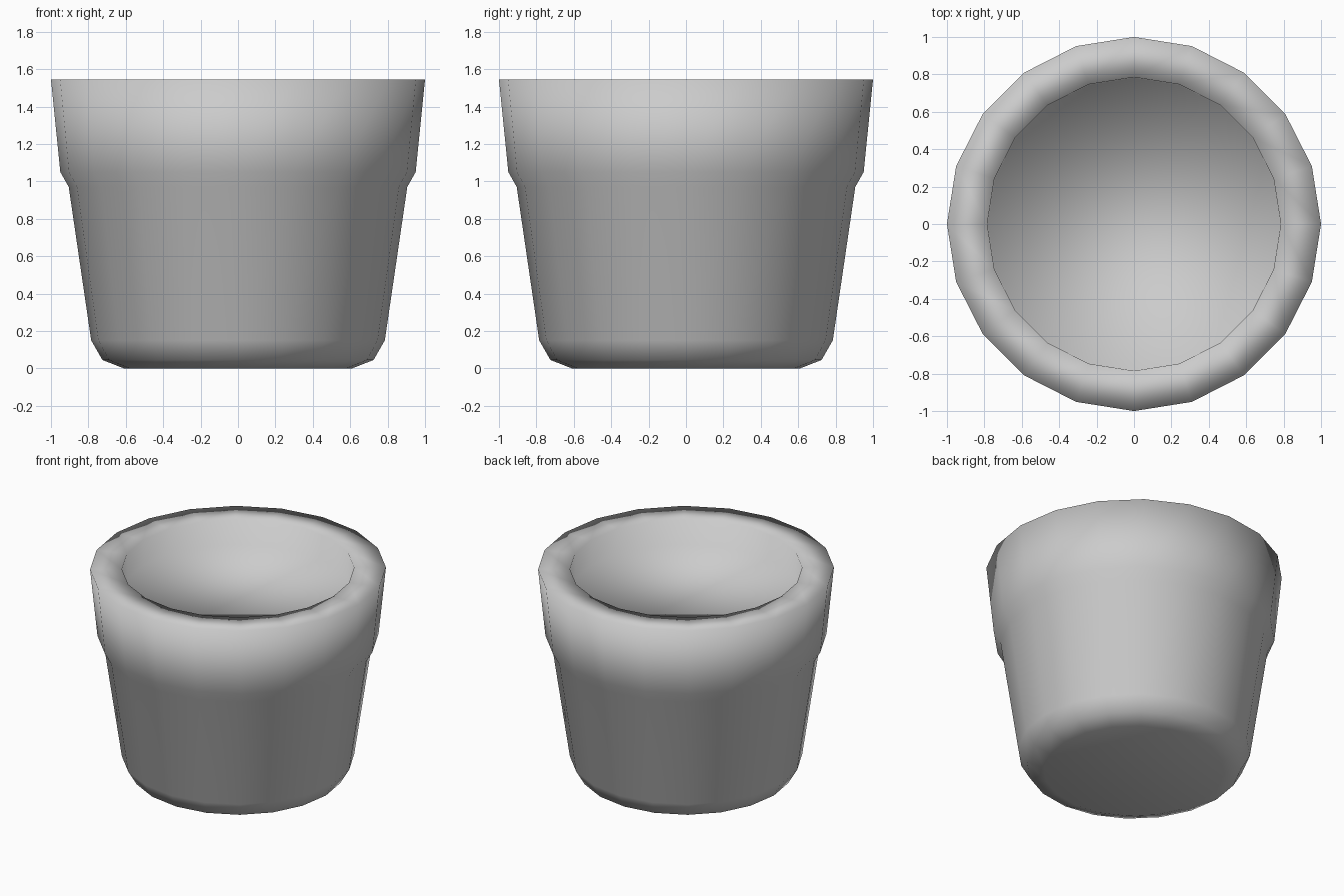
import bpy, bmesh, math

if "Cube" in bpy.data.objects:
    bpy.data.objects.remove(bpy.data.objects["Cube"])

SIDES = 20


def lathe(name, profile):
    """Spin an (r, z) profile about z into a closed smooth low-poly solid."""
    bm = bmesh.new()
    rings = []
    for r, z in profile:
        rings.append([bm.verts.new((r * math.cos(2 * math.pi * i / SIDES),
                                    r * math.sin(2 * math.pi * i / SIDES), z))
                      for i in range(SIDES)])
    for a, b in zip(rings, rings[1:]):
        for i in range(SIDES):
            j = (i + 1) % SIDES
            bm.faces.new((a[i], a[j], b[j], b[i]))
    bm.faces.new(rings[0][::-1])   # base
    bm.faces.new(rings[-1])        # soil surface
    for f in bm.faces:
        f.smooth = True
    mesh = bpy.data.meshes.new(name)
    bm.to_mesh(mesh)
    bm.free()
    ob = bpy.data.objects.new(name, mesh)
    bpy.context.collection.objects.link(ob)
    return ob


# Pot: base, tapered body, collar, flat lip, inner wall and soil surface
lathe("pot", [(0.61, 0), (0.725, 0.045), (0.785, 0.15), (0.905, 0.97),
              (0.95, 1.05), (1.0, 1.545), (0.785, 1.545), (0.78, 1.36)])
